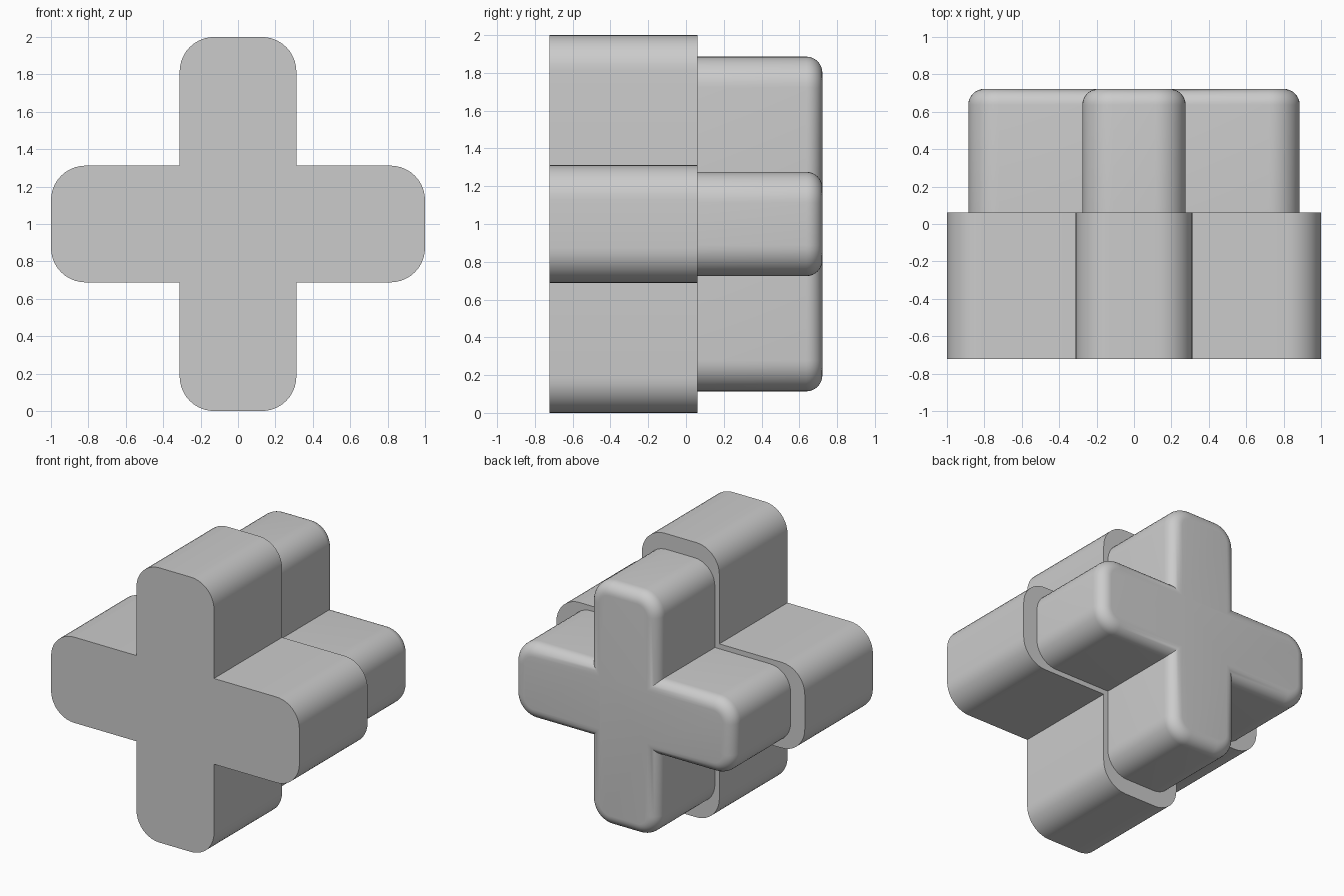
import bpy, bmesh, math

if "Cube" in bpy.data.objects:
    bpy.data.objects.remove(bpy.data.objects["Cube"])

grey = bpy.data.materials.new("plain grey")
grey.diffuse_color = (0.6, 0.6, 0.6, 1)
grey.use_nodes = True
grey.node_tree.nodes["Principled BSDF"].inputs["Base Color"].default_value = grey.diffuse_color
SEG = 10  # segments per rounded arm corner


def cross_outline(length, width, radius):
    """Cross with rounded arm ends and sharp inner corners, in the x-z plane."""
    arm = [(width, width)]
    for cz, start in ((width - radius, 90), (radius - width, 0)):
        for i in range(SEG + 1):
            a = math.radians(start - 90 * i / SEG)
            arm.append((length - radius + radius * math.cos(a), cz + radius * math.sin(a)))
    pts = []
    for turn in range(4):
        for x, z in arm:
            for _ in range(turn):
                x, z = z, -x
            pts.append((x, z))
    return pts


def cross_block(name, length, width, radius, rings):
    """Loft the outline through rings of (y, inset) and cap both ends."""
    bm = bmesh.new()
    loops = [[bm.verts.new((x, y, z + 1)) for x, z in
              cross_outline(length - d, width - d, radius - d)] for y, d in rings]
    n = len(loops[0])
    for a, b in zip(loops, loops[1:]):
        for i in range(n):
            j = (i + 1) % n
            bm.faces.new((a[i], a[j], b[j], b[i]))
    bm.faces.new(loops[0])
    bm.faces.new(loops[-1])
    bmesh.ops.recalc_face_normals(bm, faces=bm.faces)
    mesh = bpy.data.meshes.new(name)
    bm.to_mesh(mesh)
    bm.free()
    mesh.materials.append(grey)
    obj = bpy.data.objects.new(name, mesh)
    bpy.context.collection.objects.link(obj)
    bpy.ops.object.select_all(action='DESELECT')
    obj.select_set(True)
    bpy.context.view_layer.objects.active = obj
    bpy.ops.object.shade_smooth_by_angle(angle=math.radians(30))


# Large front cross, square edged
cross_block("front_cross", 1.0, 0.312, 0.185, [(-0.722, 0), (0.062, 0)])

# Smaller rear cross with a rounded back edge
f = 0.085
fillet = [(0.722 - f + f * math.sin(t), f - f * math.cos(t))
          for t in (math.pi / 2 * i / 8 for i in range(9))]
cross_block("rear_cross", 0.886, 0.276, 0.164, [(0.062, 0)] + fillet)
